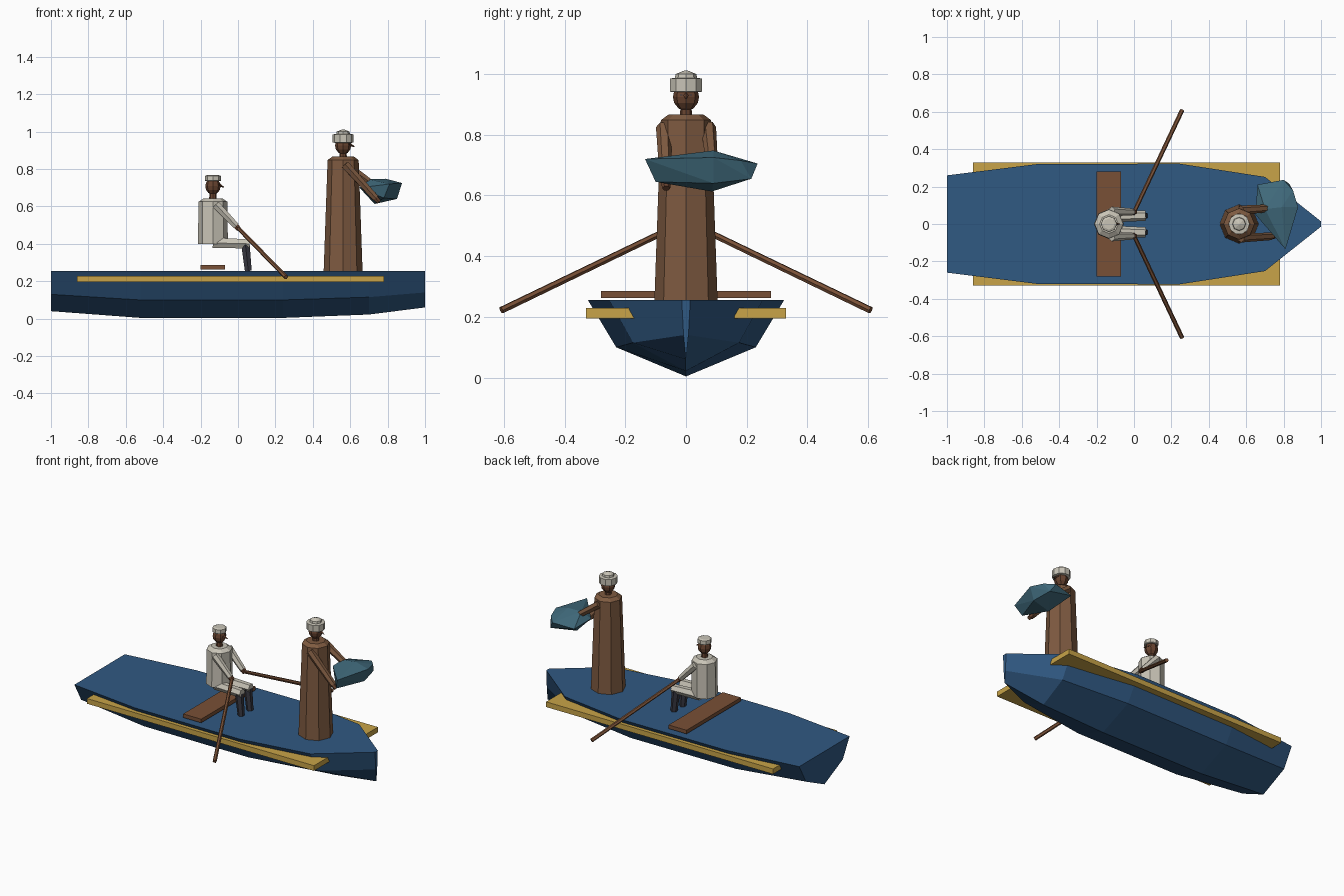
import bpy, bmesh, math
from mathutils import Vector

if "Cube" in bpy.data.objects:
    bpy.data.objects.remove(bpy.data.objects["Cube"], do_unlink=True)


def material(name, r, g, b):
    m = bpy.data.materials.new(name)
    m.use_nodes = True
    m.diffuse_color = (r, g, b, 1)
    m.node_tree.nodes["Principled BSDF"].inputs["Base Color"].default_value = (r, g, b, 1)
    return m


BLUE = material("hull blue", .03, .1, .225)
GOLD = material("gold trim", .58, .37, .065)
WOOD = material("wood", .19, .08, .037)
ROBE = material("brown cloth", .21, .103, .052)
SKIN = material("skin", .14, .058, .03)
CREAM = material("cream cloth", .58, .55, .47)
TEAL = material("teal cloth", .05, .14, .195)
SLATE = material("slate cloth", .04, .04, .055)


def finish(name, bm, mat):
    bmesh.ops.recalc_face_normals(bm, faces=bm.faces)
    me = bpy.data.meshes.new(name)
    bm.to_mesh(me)
    bm.free()
    me.materials.append(mat)
    ob = bpy.data.objects.new(name, me)
    bpy.context.scene.collection.objects.link(ob)
    return ob


def loft(name, rings, mat):
    """Skin a list of closed point rings and cap both ends."""
    bm = bmesh.new()
    rows = [[bm.verts.new(p) for p in ring] for ring in rings]
    n = len(rows[0])
    for a, b in zip(rows, rows[1:]):
        for i in range(n):
            j = (i + 1) % n
            bm.faces.new((a[i], a[j], b[j], b[i]))
    bm.faces.new(rows[0])
    bm.faces.new(rows[-1])
    return finish(name, bm, mat)


def lathe(name, x, profile, mat, sides=8):
    """Upright faceted solid from (radius, height) pairs."""
    turns = [2 * math.pi * i / sides for i in range(sides)]
    return loft(name, [[(x + r * math.cos(t), r * math.sin(t), z) for t in turns]
                       for r, z in profile], mat)


def limb(name, a, b, r1, r2, mat, sides=6):
    a, b = Vector(a), Vector(b)
    turn = (b - a).to_track_quat('Z', 'Y')
    rings = []
    for p, r in ((a, r1), (b, r2)):
        rings.append([p + turn @ Vector((r * math.cos(t), r * math.sin(t), 0))
                      for t in (2 * math.pi * i / sides for i in range(sides))])
    return loft(name, rings, mat)


def box(name, lo, hi, mat):
    return loft(name, [[(lo[0], lo[1], z), (hi[0], lo[1], z), (hi[0], hi[1], z), (lo[0], hi[1], z)]
                       for z in (lo[2], hi[2])], mat)


def head(prefix, x, z, r):
    """Faceted head with neck, nose and eyes, facing +x."""
    arc = [math.radians(d) for d in (-86, -55, -25, 0, 25, 55, 86)]
    lathe(prefix + "_head", x, [(r * math.cos(a), z + r * 1.1 * math.sin(a)) for a in arc], SKIN)
    lathe(prefix + "_neck", x, [(.021, z - .08), (.018, z - .03)], SKIN)
    limb(prefix + "_nose", (x + r * .85, 0, z + .006), (x + r + .018, 0, z - .006), .009, .002, SKIN, 4)
    for side, label in ((1, "left"), (-1, "right")):
        y = side * .016
        box(f"{prefix}_{label}_eye", (x + r * .8, y - .004, z + .004),
            (x + r * .88, y + .004, z + .008), SLATE)


# Hull: station x, deck half width, chine half width, chine z, keel z
stations = [(-1, .26, .19, .13, .04), (-.52, .32, .228, .1, .004), (.24, .323, .23, .1, .004),
            (.7, .252, .175, .115, .022), (1, .014, .008, .14, .06)]
DECK = .255
loft("hull", [[(x, -w, DECK), (x, -c, cz), (x, 0, k), (x, c, cz), (x, w, DECK)]
              for x, w, c, cz, k in stations], BLUE)

# Side rails and bench
for s, label in ((1, "left"), (-1, "right")):
    y1, y2 = sorted((s * .16, s * .33))
    box(label + "_rail", (-.86, y1, .195), (.78, y2, .229), GOLD)
box("bench", (-.2, -.28, .262), (-.07, .28, .286), WOOD)

# Standing figure
X = .562
lathe("standing_robe", X, [(.104, DECK), (.083, .848), (.058, .866)], ROBE)
head("standing", X, .925, .043)
lathe("standing_hat_band", X, [(.045, .94), (.056, .942), (.056, .985), (.04, .987)], CREAM, 10)
lathe("standing_hat_crown", X, [(.038, .98), (.034, 1), (.004, 1.012)], CREAM)
for label, y, hand in (("left", .074, (.73, .085, .71)), ("right", -.074, (.735, -.066, .645))):
    shoulder = Vector((X + .01, y, .825))
    wrist = Vector(hand)
    limb(f"standing_{label}_sleeve", shoulder, wrist, .025, .02, ROBE)
    limb(f"standing_{label}_hand", wrist, wrist + (wrist - shoulder) * .12, .017, .013, SKIN)

# Bundle of cloth carried on the arms
bm = bmesh.new()
for p in ((.81, -.135, .72), (.877, .09, .725), (.85, .18, .715), (.8, .236, .705), (.66, .21, .69),
          (.65, .05, .7), (.7, .08, .745), (.79, .09, .748), (.83, .215, .655), (.85, .09, .64),
          (.73, .085, .613), (.78, -.1, .645)):
    bm.verts.new(p)
bmesh.ops.convex_hull(bm, input=bm.verts)
finish("cloth_bundle", bm, TEAL)

# Seated rower
X = -.134
lathe("rower_torso", X, [(.08, .4), (.077, .625), (.05, .643)], CREAM)
head("rower", X, .708, .041)
lathe("rower_cap", X, [(.04, .735), (.043, .738), (.042, .763), (.03, .768)], CREAM)
for s, label in ((1, "left"), (-1, "right")):
    limb(f"rower_{label}_arm", (X + .015, s * .068, .61), (-.01, s * .064, .495), .025, .019, CREAM)
    limb(f"rower_{label}_hand", (-.01, s * .064, .495), (.006, s * .064, .477), .017, .014, SKIN)
    limb(f"rower_{label}_thigh", (X, s * .04, .405), (.062, s * .045, .4), .032, .028, CREAM)
    limb(f"rower_{label}_shin", (.04, s * .045, .395), (.055, s * .045, DECK), .026, .021, SLATE)
    limb(f"{label}_oar", (-.005, s * .052, .49), (.257, s * .608, .222), .011, .012, WOOD)
